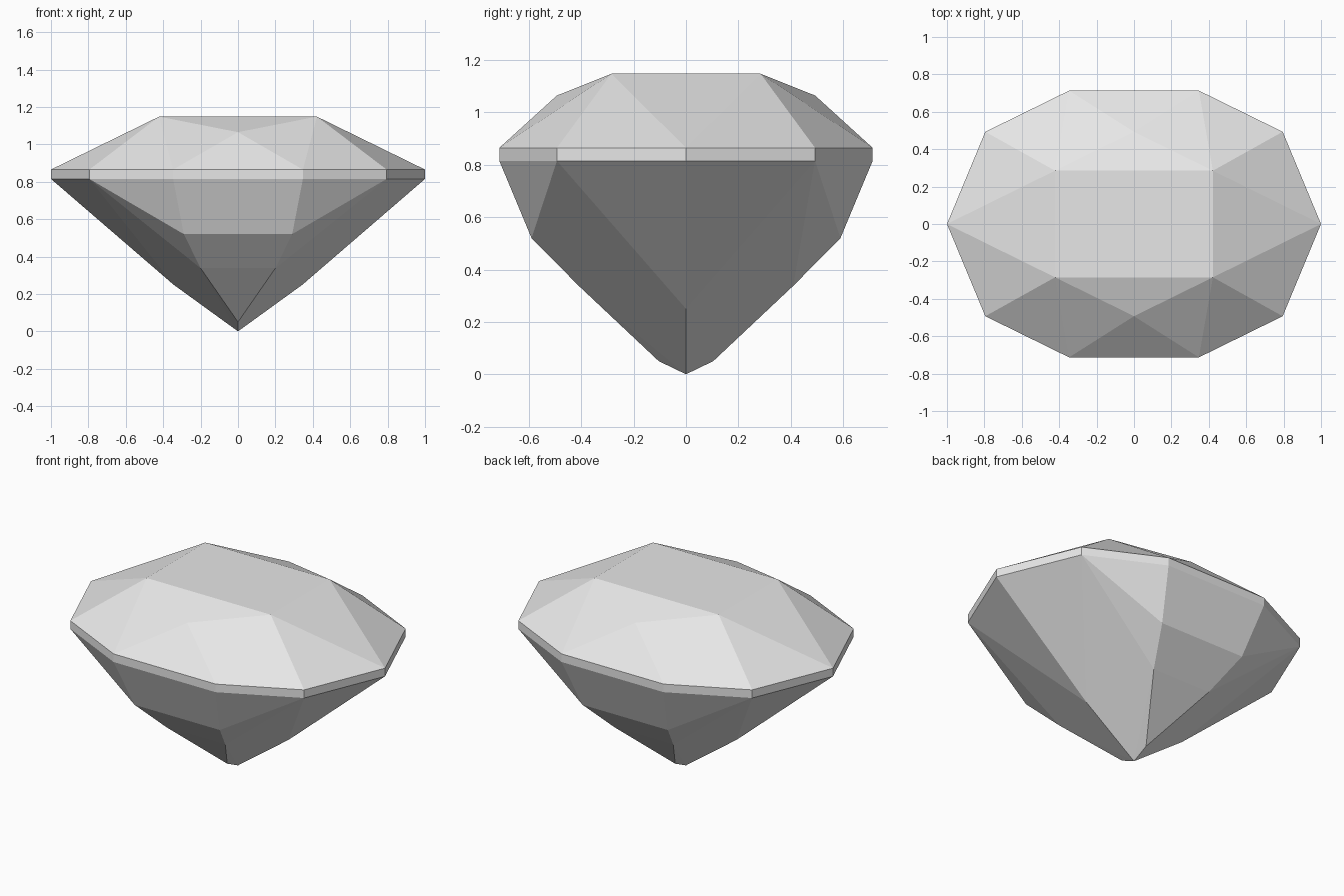
import bpy, bmesh, math

cube = bpy.data.objects.get("Cube")
if cube:
    bpy.data.objects.remove(cube, do_unlink=True)


def material(name, rgb):
    mat = bpy.data.materials.new(name)
    mat.use_nodes = True
    mat.diffuse_color = (*rgb, 1)
    mat.node_tree.nodes["Principled BSDF"].inputs["Base Color"].default_value = (*rgb, 1)
    return mat


def mirrored(points):
    """Repeat corner points across both vertical symmetry planes."""
    return {(sx * x + 0.0, sy * y + 0.0, z)
            for x, y, z in points for sx in (-1, 1) for sy in (-1, 1)}


# Girdle: ten-sided outline with a thin vertical band
outline = [(1, 0), (0.795, 0.493), (0.347, 0.713)]
girdle = [(x, y, z) for x, y in outline for z in (0.815, 0.865)]

# Crown: rectangular table and one raised point on the front and back
crown = [(0.422, 0.285, 1.148), (0, 0.493, 1.065)]

# Pavilion: facet corners tapering to the bottom tip
pavilion = [(0.29, 0.59, 0.52), (0.2, 0.41, 0.338), (0.345, 0, 0.25),
            (0, 0.104, 0.05), (0, 0, 0)]

# The cut stone is the convex solid around its facet corners
bm = bmesh.new()
for co in sorted(mirrored(girdle + crown + pavilion)):
    bm.verts.new(co)
bmesh.ops.convex_hull(bm, input=bm.verts[:])
bmesh.ops.dissolve_limit(bm, angle_limit=math.radians(0.5),
                         verts=bm.verts[:], edges=bm.edges[:])
bmesh.ops.recalc_face_normals(bm, faces=bm.faces[:])

mesh = bpy.data.meshes.new("cut_gemstone")
bm.to_mesh(mesh)
bm.free()
mesh.materials.append(material("light_grey", (0.8, 0.8, 0.8)))
gem = bpy.data.objects.new("cut_gemstone", mesh)
bpy.context.collection.objects.link(gem)
